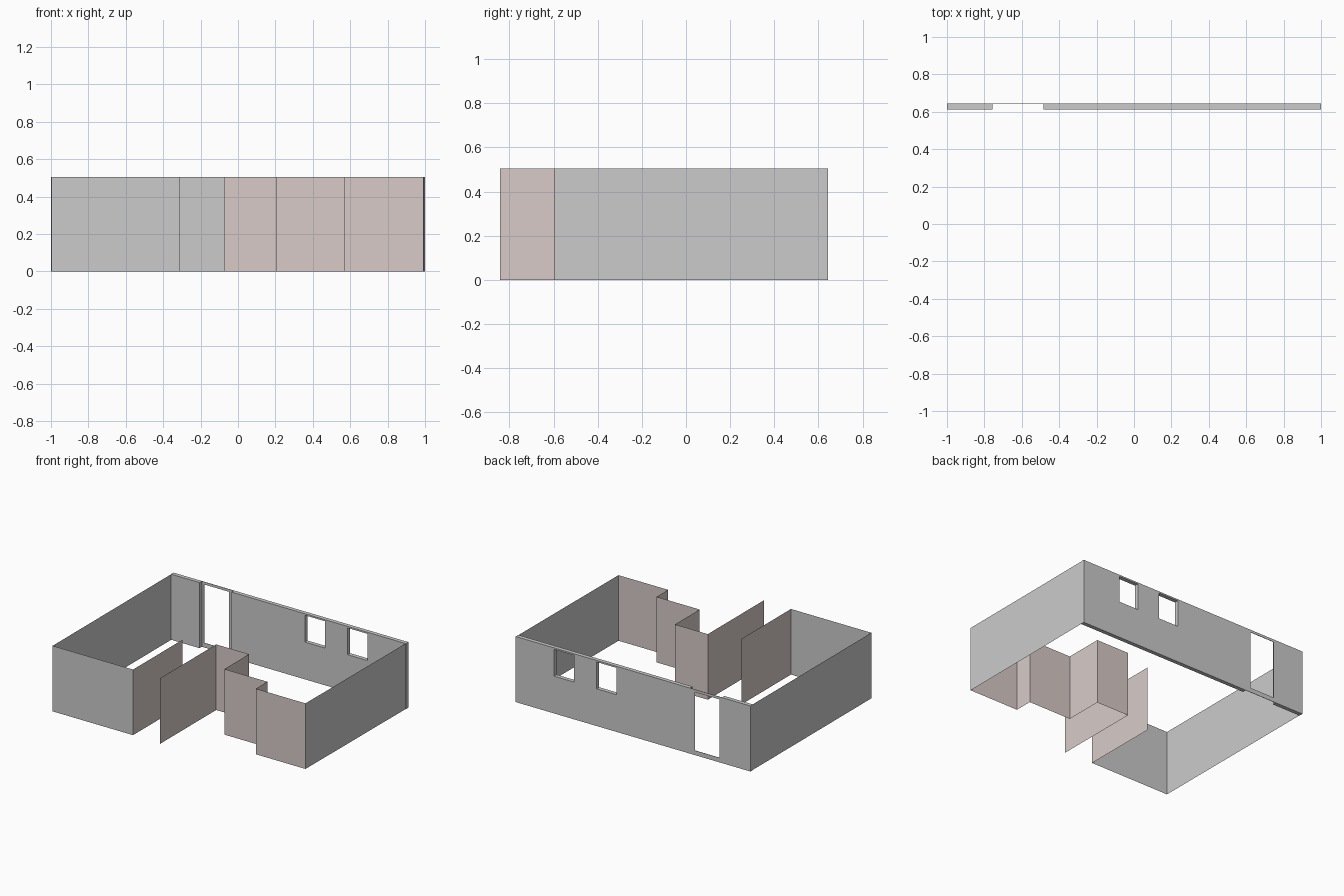
import bpy

if "Cube" in bpy.data.objects:
    bpy.data.objects.remove(bpy.data.objects["Cube"])

H = 0.505  # wall height

pink = bpy.data.materials.new("pale_pink")
pink.diffuse_color = (0.69, 0.6, 0.58, 1)
pink.use_nodes = True
pink.node_tree.nodes["Principled BSDF"].inputs["Base Color"].default_value = pink.diffuse_color


def sheet_wall(name, path, mat=None):
    """Thin upright wall following a floor-plan path."""
    n = len(path)
    verts = [(x, y, 0) for x, y in path] + [(x, y, H) for x, y in path]
    faces = [(i, i + 1, n + i + 1, n + i) for i in range(n - 1)]
    me = bpy.data.meshes.new(name)
    me.from_pydata(verts, [], faces)
    ob = bpy.data.objects.new(name, me)
    bpy.context.collection.objects.link(ob)
    if mat:
        me.materials.append(mat)
    return ob


def box(name, x0, x1, y0, y1, z0, z1):
    bpy.ops.mesh.primitive_cube_add(size=1)
    ob = bpy.context.object
    ob.name = name
    for v in ob.data.vertices:
        v.co = (x0 if v.co.x < 0 else x1,
                y0 if v.co.y < 0 else y1,
                z0 if v.co.z < 0 else z1)
    return ob


def cut(target, *bounds):
    """Subtract a box and discard the cutter."""
    cutter = box("cutter", *bounds)
    cutter.hide_render = True
    mod = target.modifiers.new("opening", 'BOOLEAN')
    mod.operation = 'DIFFERENCE'
    mod.solver = 'EXACT'
    mod.object = cutter
    bpy.context.view_layer.objects.active = target
    bpy.ops.object.modifier_apply(modifier=mod.name)
    bpy.data.objects.remove(cutter)


# thick back wall with door recess, door opening and two windows
back = box("back_wall", -1, 1, 0.613, 0.644, 0, H)
cut(back, -0.757, -0.483, 0.5, 0.641, -0.1, 0.6)
cut(back, -0.737, -0.527, 0.5, 0.7, 0.035, 0.485)
for x0, x1 in ((0.14, 0.31), (0.505, 0.672)):
    cut(back, x0, x1, 0.5, 0.7, 0.287, 0.493)

# grey outer walls
sheet_wall("left_wall", [(-0.998, 0.613), (-0.998, -0.83)])
sheet_wall("front_left_wall", [(-0.998, -0.83), (-0.313, -0.83)])
sheet_wall("right_wall", [(0.993, -0.597), (0.998, 0.613)])

# pink entrance walls
sheet_wall("entrance_left_wall", [(-0.313, -0.83), (-0.313, -0.228)], pink)
sheet_wall("entrance_stepped_wall",
           [(-0.076, -0.842), (-0.076, -0.157), (0.204, -0.157),
            (0.204, -0.457), (0.57, -0.457), (0.57, -0.597),
            (0.993, -0.597)], pink)
